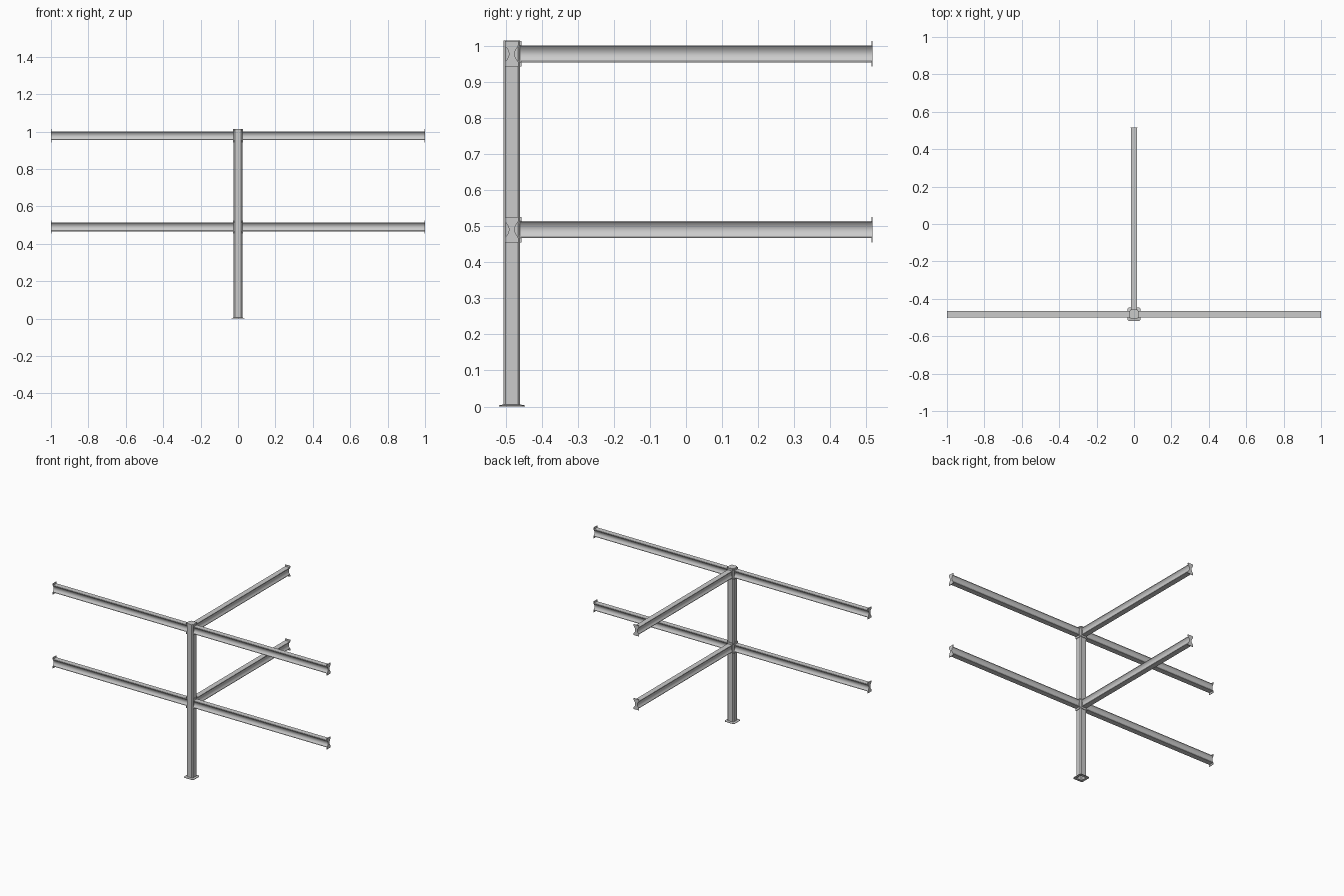
import bpy, bmesh, math
from mathutils import Matrix, Vector

if "Cube" in bpy.data.objects:
    bpy.data.objects.remove(bpy.data.objects["Cube"])

PY = -0.483            # post centre in y
POST = 0.023           # post half width
LEVELS = {"lower": 0.4905, "upper": 0.9775}


def finish(name, bm):
    bmesh.ops.recalc_face_normals(bm, faces=bm.faces[:])
    me = bpy.data.meshes.new(name)
    bm.to_mesh(me)
    bm.free()
    ob = bpy.data.objects.new(name, me)
    bpy.context.collection.objects.link(ob)
    bpy.context.view_layer.objects.active = ob
    bpy.ops.object.select_all(action='DESELECT')
    ob.select_set(True)
    bpy.ops.object.shade_smooth_by_angle(angle=math.radians(30))
    return ob


def chamfered(h, c):
    """Square outline with cut corners."""
    a = h - c
    return [(h, -a), (h, a), (a, h), (-a, h), (-h, a), (-h, -a), (-a, -h), (a, -h)]


def hourglass(w, h, depth, span, n=10):
    """Rectangle whose two upright sides are scooped inwards."""
    side = [(w, -h)]
    for i in range(n + 1):
        t = -1 + 2 * i / n
        side.append((w - depth * (1 - t * t), t * span))
    side.append((w, h))
    return side + [(-x, -z) for x, z in side]


def loft(bm, rings, close=(True, True)):
    """Skin a list of vertex rings, optionally capping the ends."""
    vs = [[bm.verts.new(p) for p in r] for r in rings]
    n = len(vs[0])
    for a, b in zip(vs, vs[1:]):
        for i in range(n):
            j = (i + 1) % n
            bm.faces.new((a[i], a[j], b[j], b[i]))
    for flag, ring in zip(close, (vs[0], vs[-1])):
        if flag:
            bm.faces.new(ring)


def ring_z(outline, z):
    return [(x, PY + y, z) for x, y in outline]


# Post: hollow tube with a closed top, open at the foot
bm = bmesh.new()
inner, outer = chamfered(POST - 0.003, 0.005), chamfered(POST, 0.006)
loft(bm, [ring_z(inner, 1.010), ring_z(inner, 0), ring_z(outer, 0), ring_z(outer, 1.015)])
finish("post", bm)

# Foot flange: thin ring around the bottom of the post
bm = bmesh.new()
flange, hole = chamfered(0.036, 0.008), chamfered(POST - 0.001, 0.005)
rings = [ring_z(hole, 0), ring_z(flange, 0), ring_z(flange, 0.003), ring_z(hole, 0.006)]
loft(bm, rings + rings[:1], (False, False))
bmesh.ops.remove_doubles(bm, verts=bm.verts[:], dist=1e-6)
finish("foot_flange", bm)

BEAM = hourglass(0.017, 0.0235, 0.009, 0.020)
PLATE = hourglass(0.019, 0.0355, 0.011, 0.024)


def along(name, outline, angle, z, start, end):
    """Extrude an outline away from the post in the given direction."""
    d = Vector((math.cos(angle), math.sin(angle), 0))
    s = Vector((-d.y, d.x, 0))
    o = Vector((0, PY, z))
    bm = bmesh.new()
    loft(bm, [[o + d * t + s * u + Vector((0, 0, v)) for u, v in outline]
              for t in (start, end)])
    finish(name, bm)


# Arms: scooped beam with a taller plate at each end
for level, z in LEVELS.items():
    for side, angle in (("right", 0), ("left", math.pi), ("back", math.pi / 2)):
        name = f"{level}_{side}"
        along(name + "_beam", BEAM, angle, z, POST + 0.002, 0.999)
        along(name + "_inner_plate", PLATE, angle, z, POST - 0.001, POST + 0.004)
        along(name + "_end_plate", PLATE, angle, z, 0.997, 1.0)
